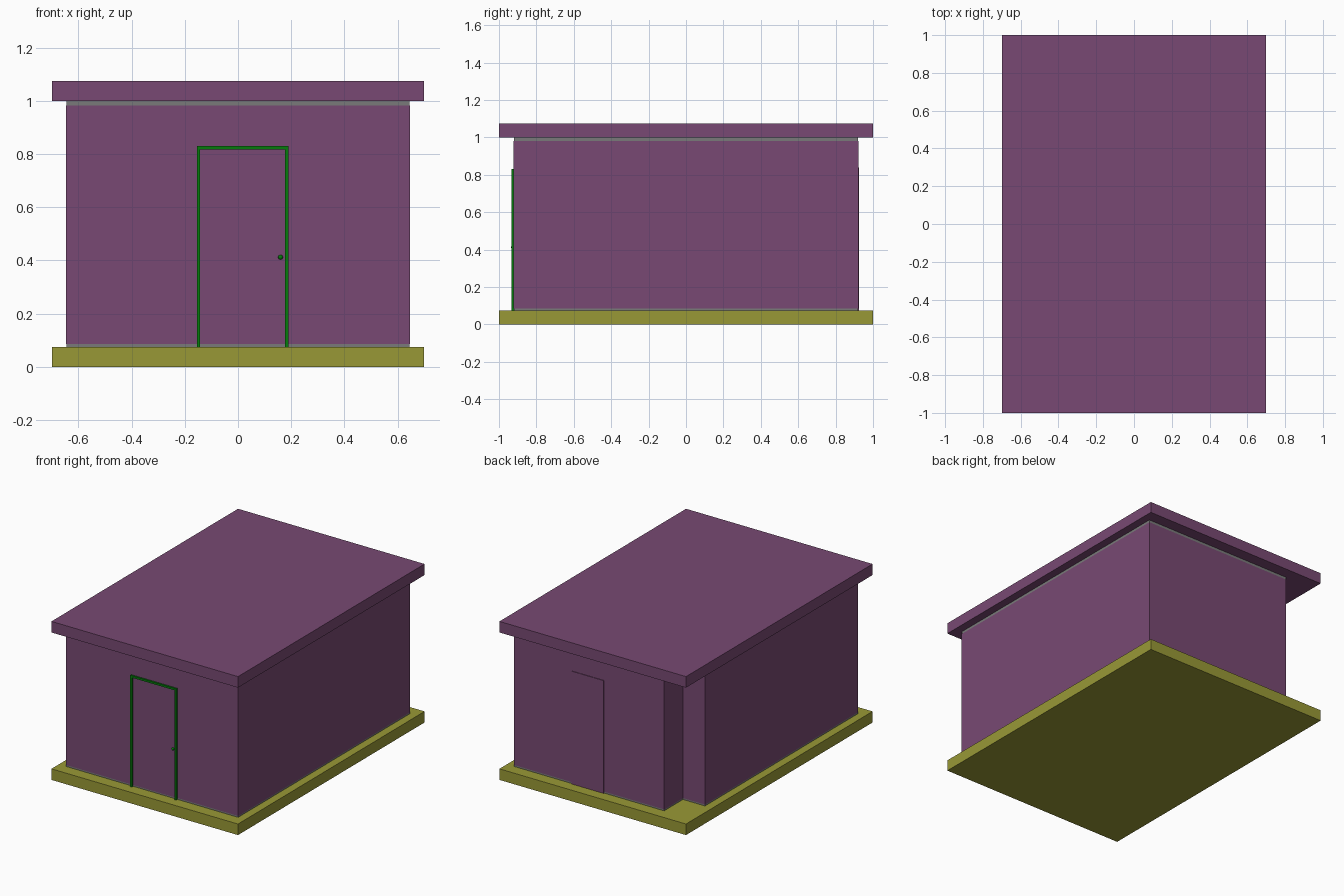
import bpy, bmesh

cube = bpy.data.objects.get("Cube")
if cube:
    bpy.data.objects.remove(cube, do_unlink=True)


def srgb(r, g, b):
    return tuple((c / 255 / 12.92) if c < 11 else ((c / 255 + 0.055) / 1.055) ** 2.4
                 for c in (r, g, b)) + (1.0,)


def material(name, colour):
    m = bpy.data.materials.new(name)
    m.use_nodes = True
    m.diffuse_color = colour
    m.node_tree.nodes["Principled BSDF"].inputs["Base Color"].default_value = colour
    return m


PURPLE = material("muted purple", srgb(120, 73, 115))
OLIVE = material("olive", srgb(153, 153, 54))
GREEN = material("green", srgb(5, 124, 12))
GREY = material("grey", srgb(122, 122, 122))


def finish(name, bm, mat):
    bmesh.ops.recalc_face_normals(bm, faces=bm.faces)
    mesh = bpy.data.meshes.new(name)
    bm.to_mesh(mesh)
    bm.free()
    mesh.materials.append(mat)
    obj = bpy.data.objects.new(name, mesh)
    bpy.context.collection.objects.link(obj)
    return obj


def prism(name, outline, z0, z1, mat):
    """Extrude a plan outline from z0 up to z1."""
    bm = bmesh.new()
    base = bm.faces.new([bm.verts.new((x, y, z0)) for x, y in outline])
    top = bmesh.ops.extrude_face_region(bm, geom=[base])["geom"]
    for v in top:
        if isinstance(v, bmesh.types.BMVert):
            v.co.z = z1
    return finish(name, bm, mat)


def box(name, x0, x1, y0, y1, z0, z1, mat):
    return prism(name, [(x0, y0), (x1, y0), (x1, y1), (x0, y1)], z0, z1, mat)


def wall_plan(grow):
    """Rectangular plan with a notched back corner, grown outward."""
    x, y = 0.645 + grow, 0.92 + grow
    nx, ny = -0.48 - grow, 0.718 + grow
    return [(-x, -y), (x, -y), (x, y), (nx, y), (nx, ny), (-x, ny)]


FLOOR, CEILING = 0.075, 1.0

# Base slab and flat roof
box("base_slab", -0.7, 0.7, -1, 1, 0, FLOOR, OLIVE)
box("roof", -0.7, 0.7, -1, 1, CEILING, 1.075, PURPLE)

# Walls: grey core showing above and below the cladding
prism("wall_core", wall_plan(0), FLOOR, CEILING, GREY)
prism("wall_cladding", wall_plan(0.002), 0.086, 0.982, PURPLE)

# Front door with frame and knob
LEFT, RIGHT, TOP, BAR = -0.155, 0.19, 0.83, 0.013
box("front_door", LEFT + BAR, RIGHT - BAR, -0.924, -0.92, 0.086, TOP - BAR, PURPLE)
for name, x in (("door_frame_right", LEFT), ("door_frame_left", RIGHT - BAR)):
    box(name, x, x + BAR, -0.934, -0.915, FLOOR, TOP, GREEN)
box("door_frame_top", LEFT + BAR, RIGHT - BAR, -0.934, -0.915, TOP - BAR, TOP, GREEN)

bm = bmesh.new()
bmesh.ops.create_uvsphere(bm, u_segments=12, v_segments=8, radius=0.009)
bmesh.ops.translate(bm, verts=bm.verts, vec=(0.16, -0.926, 0.412))
knob = finish("door_knob", bm, GREEN)
for p in knob.data.polygons:
    p.use_smooth = True

# Back door plate, barely proud of the wall
box("back_door", -0.03, 0.21, 0.92, 0.926, FLOOR, 0.84, PURPLE)
